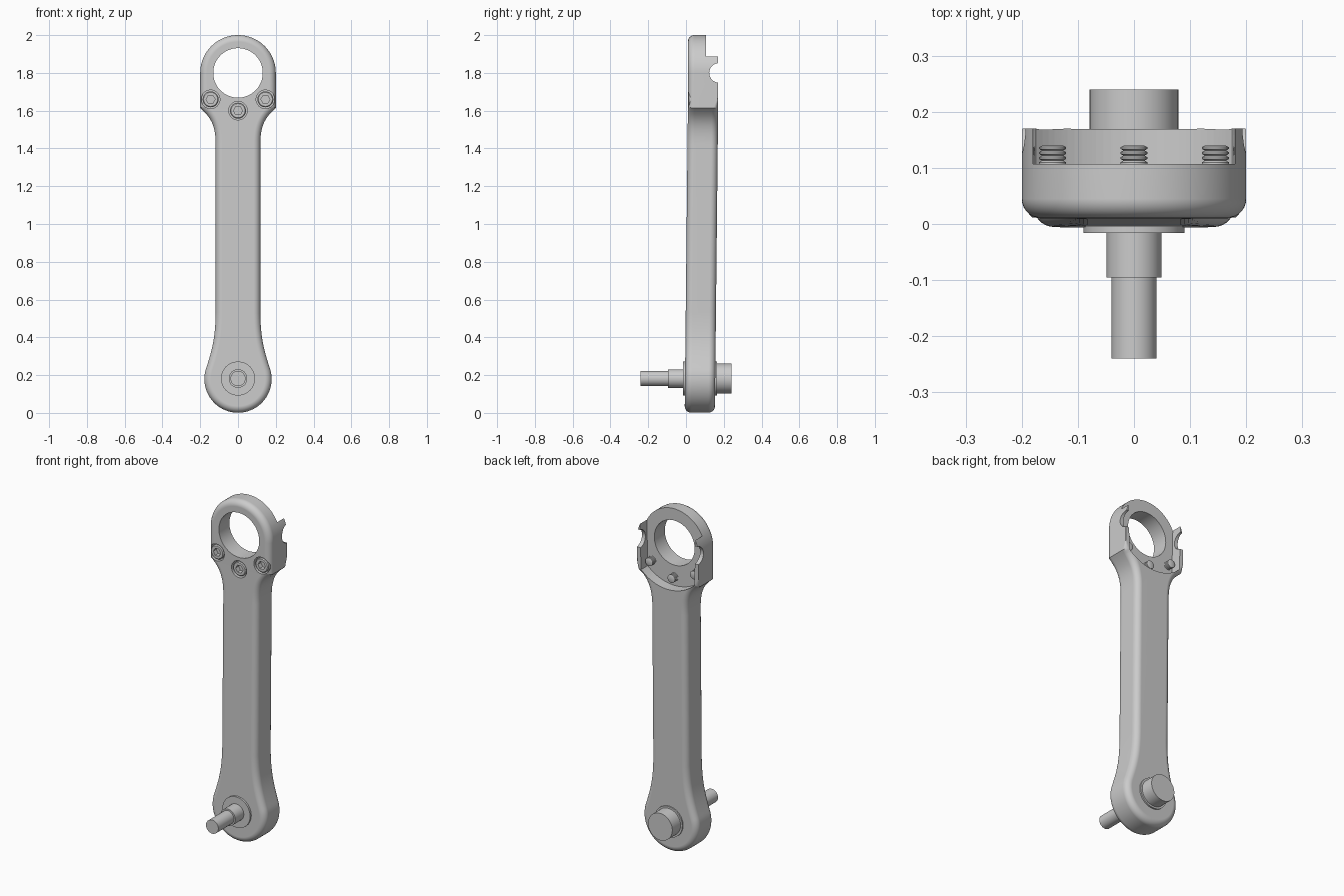
import bpy, bmesh
from math import sin, cos, pi, radians, hypot, tan
from mathutils import Vector

if "Cube" in bpy.data.objects:
    bpy.data.objects.remove(bpy.data.objects["Cube"])


def finish(bm, name, cutter=False):
    bmesh.ops.recalc_face_normals(bm, faces=bm.faces[:])
    me = bpy.data.meshes.new(name)
    bm.to_mesh(me)
    bm.free()
    ob = bpy.data.objects.new(name, me)
    bpy.context.collection.objects.link(ob)
    if not cutter:
        smooth(ob)
    return ob


def activate(ob):
    bpy.ops.object.select_all(action='DESELECT')
    ob.select_set(True)
    bpy.context.view_layer.objects.active = ob


def smooth(ob):
    activate(ob)
    bpy.ops.object.shade_smooth_by_angle(angle=radians(32))


def skin(bm, rings):
    """Bridge closed rings of points and cap both ends."""
    loops = [[bm.verts.new(p) for p in r] for r in rings]
    n = len(loops[0])
    for a, b in zip(loops, loops[1:]):
        for i in range(n):
            j = (i + 1) % n
            bm.faces.new((a[i], a[j], b[j], b[i]))
    bm.faces.new(loops[0])
    bm.faces.new(loops[-1])


def lathe(name, profile, x, z, seg=48, cutter=False):
    """Profile of (radius, y, hexagonal?) turned about the y direction."""
    rings = []
    for p in profile:
        ring = []
        for k in range(seg):
            a = 2 * pi * k / seg
            r = p[0]
            if len(p) > 2:
                r *= cos(pi / 6) / cos(a % (pi / 3) - pi / 6)
            ring.append((x + r * cos(a), p[1], z + r * sin(a)))
        rings.append(ring)
    bm = bmesh.new()
    skin(bm, rings)
    return finish(bm, name, cutter)


def prism(name, pts, y0, y1):
    bm = bmesh.new()
    skin(bm, [[(x, y, z) for x, z in pts] for y in (y0, y1)])
    return finish(bm, name, True)


def arc(cx, cz, r, a0, a1, n):
    return [(cx + r * cos(radians(a0 + (a1 - a0) * i / n)),
             cz + r * sin(radians(a0 + (a1 - a0) * i / n))) for i in range(n + 1)]


def bezier(a, b, c, d, n=14):
    a, b, c, d = map(Vector, (a, b, c, d))
    out = []
    for i in range(n + 1):
        t = i / n
        s = 1 - t
        out.append(tuple(a * s**3 + b * 3 * s * s * t + c * 3 * s * t * t + d * t**3))
    return out


# Crank arm outline, right half from bottom to top, then mirrored
half = arc(0, 0.179, 0.178, -90, 20, 26)
half += bezier(half[-1], (0.135, 0.34), (0.12, 0.40), (0.118, 0.53))[1:]
half += bezier((0.118, 1.42), (0.118, 1.53), (0.15, 1.57), (0.2, 1.613))
half += [(0.2, 1.66)] + arc(0, 1.8, 0.2, 0, 90, 28)
outline = half + [(-x, z) for x, z in half[-2:0:-1]]


def inset(i):
    """Inward mitre direction at outline point i."""
    n = len(outline)
    p, q, r = (Vector(outline[k % n]) for k in (i - 1, i, i + 1))
    d0, d1 = (q - p).normalized(), (r - q).normalized()
    n0, n1 = Vector((-d0.y, d0.x)), Vector((-d1.y, d1.x))
    m = (n0 + n1).normalized()
    return m / max(m.dot(n0), 0.5)


# Crank arm: full round on the front edge, round on the back below the head
T, R, S = 0.16, 0.035, 7
rings = []
for side in (0, 1):
    for k in range(S + 1):
        a = pi / 2 * (k if side else S - k) / S
        ring = []
        for i, (x, z) in enumerate(outline):
            r = R
            if side:
                r = R * min(1, max(0.01, (1.67 - z) / 0.08))
            d = inset(i) * (r * (1 - cos(a)))
            h = r * (1 - sin(a))
            ring.append((x + d.x, T - h if side else h, z + d.y))
        rings.append(ring)
bm = bmesh.new()
skin(bm, rings)
bmesh.ops.bisect_plane(bm, geom=bm.verts[:] + bm.edges[:] + bm.faces[:],
                       plane_co=(0, 0, 1.6), plane_no=(0, 0, 1))
for v in bm.verts:  # slight lean of the arm below the head
    v.co.y += 0.01 - max(0, 1.6 - v.co.z) * 0.0107
crank_arm = finish(bm, "crank_arm")

# Cutters: bearing hole, rear pocket, lug notches, screw counterbores
screws = [(-0.145, 1.66), (0, 1.6), (0.145, 1.66)]
ang = 43.9
pocket = arc(0, 1.8, 0.25, -90 - ang, -90 + ang, 28)
pocket += [(0.18, 1.89), (0.3, 1.89), (0.3, 2.1), (-0.3, 2.1), (-0.3, 1.89), (-0.18, 1.89)]
cutters = [
    prism("cutter_pocket", pocket, 0.107, 0.3),
    lathe("cutter_hole", [(0.131, -0.2), (0.131, 0.4)], 0, 1.8, 72, True),
]
bm = bmesh.new()
skin(bm, [[(x, 0.175 + 0.052 * cos(2 * pi * k / 40), 1.8 + 0.052 * sin(2 * pi * k / 40))
           for k in range(40)] for x in (-0.4, 0.4)])
cutters.append(finish(bm, "cutter_notch", True))
for x, z in screws:
    cutters.append(lathe("cutter_counterbore", [(0.049, -0.1), (0.049, 0.05)], x, z, 40, True))
activate(crank_arm)
for c in cutters:
    m = crank_arm.modifiers.new("cut", 'BOOLEAN')
    m.operation, m.solver, m.object = 'DIFFERENCE', 'EXACT', c
    bpy.ops.object.modifier_apply(modifier=m.name)
for c in cutters:
    bpy.data.objects.remove(c)
smooth(crank_arm)
wn = crank_arm.modifiers.new("flat_shading", 'WEIGHTED_NORMAL')
wn.keep_sharp = True

# Socket head screws with threaded ends showing in the pocket
for n, (x, z) in enumerate(screws):
    prof = [(0.024, 0.04, 1), (0.024, 0.012, 1), (0.037, 0.012), (0.042, 0.017),
            (0.042, 0.049), (0.02, 0.049), (0.02, 0.1)]
    for k in range(4):
        y = 0.104 + k * 0.009
        prof += [(0.019, y), (0.024, y + 0.003), (0.024, y + 0.006)]
    prof += [(0.018, 0.14)]
    lathe(f"socket_screw_{n + 1}", prof, x, z)

# Stepped spindle and its two collars
lathe("spindle", [(0.04, -0.24), (0.04, -0.095), (0.049, -0.095), (0.049, 0.0),
                  (0.079, 0.0), (0.079, 0.24)], 0, 0.182, 64)
lathe("front_collar", [(0.09, -0.016), (0.09, 0.02)], 0, 0.182, 64)
lathe("rear_collar", [(0.09, 0.13), (0.09, 0.163)], 0, 0.182, 64)
